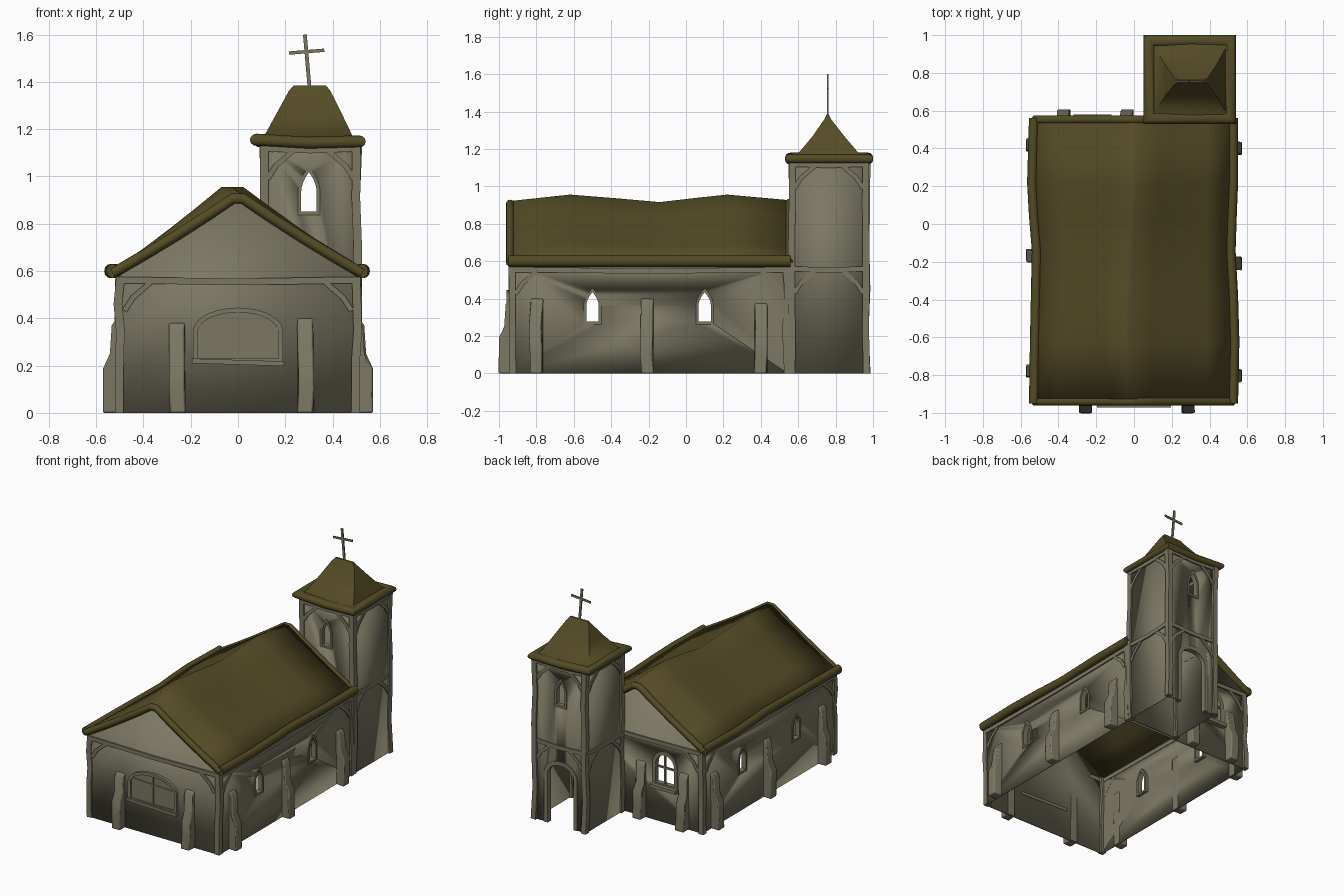
import bpy, bmesh, math, random
from mathutils import Vector as V

if "Cube" in bpy.data.objects:
    bpy.data.objects.remove(bpy.data.objects["Cube"])
random.seed(4)
Z = V((0, 0, 1))

def material(name, col):
    m = bpy.data.materials.new(name)
    m.diffuse_color = (*col, 1)
    m.use_nodes = True
    m.node_tree.nodes["Principled BSDF"].inputs["Base Color"].default_value = m.diffuse_color
    return m

STONE = material("olive_grey_plaster", (0.20, 0.187, 0.125))
THATCH = material("dark_olive_thatch", (0.088, 0.07, 0.019))

def finish(name, bm, mat, angle=40):
    bmesh.ops.recalc_face_normals(bm, faces=bm.faces[:])
    me = bpy.data.meshes.new(name)
    bm.to_mesh(me)
    bm.free()
    me.materials.append(mat)
    me.shade_smooth()
    me.set_sharp_from_angle(angle=math.radians(angle))
    ob = bpy.data.objects.new(name, me)
    bpy.context.collection.objects.link(ob)
    return ob

def sweep(name, pts, hw, hd, normal, mat=STONE, sides=4, closed=False):
    """Bar or tube of half-width hw and half-depth hd along a path."""
    bm, rings, n = bmesh.new(), [], len(pts)
    if sides == 4:
        sec = [(-hw, -hd), (hw, -hd), (hw, hd), (-hw, hd)]
    else:
        sec = [(hw * math.cos(2 * math.pi * i / sides), hd * math.sin(2 * math.pi * i / sides)) for i in range(sides)]
    for i, p in enumerate(pts):
        prv = pts[i - 1] if i or closed else None
        nxt = pts[(i + 1) % n] if i < n - 1 or closed else None
        t2 = ((nxt - p) if nxt else (p - prv)).normalized()
        t1 = ((p - prv) if prv else (nxt - p)).normalized()
        t = (t1 + t2).normalized()
        side = t.cross(normal).normalized() / max(0.5, t.dot(t2))
        rings.append([bm.verts.new(p + side * a + normal * b) for a, b in sec])
    for i in range(n if closed else n - 1):
        a, b = rings[i], rings[(i + 1) % n]
        for j in range(sides):
            k = (j + 1) % sides
            bm.faces.new((a[j], a[k], b[k], b[j]))
    if not closed:
        bm.faces.new(rings[0])
        bm.faces.new(rings[-1])
    return finish(name, bm, mat)

# A wall face is (origin, right, normal); P turns (along, up, out) into a point
def wall(x, y, right, normal):
    return V((x, y, 0)), V(right), V(normal)

def P(f, u, z, d=0):
    return f[0] + f[1] * u + Z * z + f[2] * d

def prism(name, f, outline, d0, d1, mat=STONE, jitter=0):
    bm, loops = bmesh.new(), []
    js = [random.uniform(-jitter, jitter) for _ in outline]
    for d in (d0, d1):
        loops.append([bm.verts.new(P(f, u, z, d + j)) for (u, z), j in zip(outline, js)])
    n = len(outline)
    for i in range(n):
        k = (i + 1) % n
        bm.faces.new((loops[0][i], loops[0][k], loops[1][k], loops[1][i]))
    bm.faces.new(loops[0])
    bm.faces.new(loops[1])
    return finish(name, bm, mat)

def arch(u, z0, w, h, rise, pointed):
    """Outline from bottom right, over the top, to bottom left."""
    n, right = 7, []
    for i in range(n):
        t = i / n
        a = t * math.pi / 2
        x, y = (1 - t * t, t) if pointed else (math.cos(a), math.sin(a))
        right.append((x * w / 2, z0 + h - rise + rise * y))
    right = [(w / 2, z0)] + right
    return [(u + x, z) for x, z in right] + [(u, z0 + h)] + [(u - x, z) for x, z in reversed(right)]

def opening(name, f, u, z0, w, h, rise, pointed=True, fw=0.007):
    """Frame around an opening plus the cutter for it."""
    o = arch(u, z0, w, h, rise, pointed)
    sweep(name + "_frame", [P(f, a, z, -0.012) for a, z in o], fw, 0.018, f[2], closed=z0 > 0)
    o = [(a, z if z > 0 else -0.05) for a, z in o]
    return prism(name + "_cutter", f, o, -0.08, 0.08)

def shell(name, quads, cutters):
    """Thin walls with the openings cut out."""
    bm = bmesh.new()
    for q in quads:
        bm.faces.new([bm.verts.new(p) for p in q])
    bmesh.ops.remove_doubles(bm, verts=bm.verts[:], dist=0.0001)
    ob = finish(name, bm, STONE)
    s = ob.modifiers.new("thickness", 'SOLIDIFY')
    s.thickness, s.offset = 0.012, -1
    for c in cutters:
        b = ob.modifiers.new("opening", 'BOOLEAN')
        b.operation, b.solver, b.object = 'DIFFERENCE', 'EXACT', c
    dg = bpy.context.evaluated_depsgraph_get()
    me = bpy.data.meshes.new_from_object(ob.evaluated_get(dg))
    ob.modifiers.clear()
    ob.data = me
    for c in cutters:
        bpy.data.objects.remove(c)

FRONT = wall(0, -0.94, (1, 0, 0), (0, -1, 0))
BACK = wall(0, 0.545, (1, 0, 0), (0, 1, 0))
RIGHT = wall(0.51, 0, (0, 1, 0), (1, 0, 0))
LEFT = wall(-0.51, 0, (0, 1, 0), (-1, 0, 0))
TX0, TX1, TY0, TY1 = 0.105, 0.51, 0.56, 0.967
T_FRONT = wall(0, TY0, (1, 0, 0), (0, -1, 0))
T_BACK = wall(0, TY1, (1, 0, 0), (0, 1, 0))
T_RIGHT = wall(TX1, 0, (0, 1, 0), (1, 0, 0))
T_LEFT = wall(TX0, 0, (0, 1, 0), (-1, 0, 0))

# Nave walls with side and back windows
cuts = [opening("side_window", f, y, 0.27, 0.08, 0.175, 0.085) for f in (LEFT, RIGHT) for y in (-0.5, 0.1)]
cuts.append(opening("back_window", BACK, -0.22, 0.26, 0.17, 0.23, 0.09, False, 0.012))
gable = [(-0.51, 0), (0.51, 0), (0.51, 0.575), (0, 0.91), (-0.51, 0.575)]
side = [(-0.94, 0), (0.545, 0), (0.545, 0.575), (-0.94, 0.575)]
shell("nave_walls", [[P(FRONT, *g) for g in gable], [P(BACK, *g) for g in gable[::-1]],
                     [P(RIGHT, *g) for g in side], [P(LEFT, *g) for g in side[::-1]]], cuts)
sweep("back_window_mullion", [P(BACK, -0.22, 0.26), P(BACK, -0.22, 0.49)], 0.006, 0.006, BACK[2])
sweep("back_window_bar", [P(BACK, -0.3, 0.39), P(BACK, -0.14, 0.39)], 0.006, 0.006, BACK[2])
sweep("back_window_sill", [P(BACK, -0.32, 0.25, 0.01), P(BACK, -0.12, 0.25, 0.01)], 0.012, 0.025, BACK[2])

# Tower walls with windows and door
cuts = [opening("tower_window", f, 0.30, 0.845, 0.08, 0.185, 0.1) for f in (T_FRONT, T_BACK)]
cuts.append(opening("door", T_BACK, 0.30, 0, 0.23, 0.44, 0.09, False, 0.014))
def rect(f, a, b):
    return [P(f, a, 0), P(f, b, 0), P(f, b, 1.14), P(f, a, 1.14)]
shell("tower_walls", [rect(T_FRONT, TX0, TX1), rect(T_BACK, TX0, TX1)[::-1],
                      rect(T_RIGHT, TY0, TY1), rect(T_LEFT, TY0, TY1)[::-1]], cuts)

# Closed arched window on the front
o = arch(0, 0.22, 0.36, 0.215, 0.09, False)
prism("front_window_pane", FRONT, o, 0.002, 0.008)
sweep("front_window_frame", [P(FRONT, a, z, 0.008) for a, z in o], 0.01, 0.012, FRONT[2], closed=True)
sweep("front_window_mullion", [P(FRONT, 0, 0.22, 0.008), P(FRONT, 0, 0.43, 0.008)], 0.005, 0.006, FRONT[2])
sweep("front_window_bar", [P(FRONT, -0.175, 0.37, 0.008), P(FRONT, 0.175, 0.355, 0.008)], 0.005, 0.006, FRONT[2])
sweep("front_window_sill", [P(FRONT, -0.195, 0.22, 0.01), P(FRONT, 0.195, 0.208, 0.01)], 0.01, 0.022, FRONT[2])

# Timber framing: wobbly corner posts, beams and corner braces
def post(name, x, y, h):
    pts = [V((x + random.uniform(-1, 1) * 0.006, y + random.uniform(-1, 1) * 0.006, h * i / 5)) for i in range(6)]
    sweep(name, pts, 0.018, 0.018, V((0, 1, 0)))

def timbers(name, f, a, b, z):
    m = (a + b) / 2
    sweep(name + "_beam", [P(f, a, z), P(f, m, z - 0.008), P(f, b, z)], 0.014, 0.01, f[2])
    for s, e in ((1, a), (-1, b)):
        sweep(name + "_brace", [P(f, e + s * 0.02, z - 0.13), P(f, e + s * 0.055, z - 0.075),
                                P(f, e + s * 0.13, z - 0.01)], 0.011, 0.008, f[2])

for x in (-0.503, 0.503):
    for y in (-0.933, 0.538):
        post("nave_post", x, y, 0.575)
for x in (TX0 + 0.008, TX1 - 0.007):
    for y in (TY0 + 0.008, TY1 - 0.004):
        post("tower_post", x, y, 1.13)
for f in (FRONT, BACK):
    timbers("gable", f, -0.5, 0.5, 0.562)
for f in (LEFT, RIGHT):
    timbers("side", f, -0.93, 0.535, 0.555)
for f, a, b in ((T_FRONT, TX0, TX1), (T_BACK, TX0, TX1), (T_RIGHT, TY0, TY1), (T_LEFT, TY0, TY1)):
    timbers("tower_middle", f, a, b, 0.56)
    timbers("tower_top", f, a, b, 1.12)

# Stepped buttresses
def buttress(f, u, h, w=0.033):
    prof = [(-0.01, 0), (0.062, 0), (0.061, 0.1), (0.06, 0.19), (0.032, 0.25), (0.024, h - 0.03), (0.005, h), (-0.01, h)]
    ob = prism("buttress", (P(f, u, 0), f[2], f[1]), prof, -w, w, jitter=0.006)
    b = ob.modifiers.new("rounding", 'BEVEL')
    b.width, b.segments = 0.012, 2

for f, places in ((FRONT, ((-0.26, 0.38), (0.285, 0.4))), (BACK, ((-0.37, 0.39), (-0.035, 0.39))),
                  (RIGHT, ((-0.8, 0.4), (-0.21, 0.4), (0.4, 0.375))),
                  (LEFT, ((-0.78, 0.4), (-0.17, 0.4), (0.42, 0.39)))):
    for u, h in places:
        buttress(f, u, h)

# Nave roof: sagging thatch, per row (y, ridge x, ridge z, left eave x, right eave x)
rows = [(-0.95, 0.0, 0.935, -0.53, 0.525), (-0.62, -0.05, 0.972, -0.525, 0.532), (-0.38, -0.04, 0.952, -0.52, 0.525),
        (-0.14, -0.025, 0.93, -0.515, 0.512), (0.04, -0.01, 0.952, -0.53, 0.518),
        (0.22, 0.0, 0.972, -0.54, 0.525), (0.56, 0.0, 0.94, -0.53, 0.525)]
def roof_line(row):
    y, rx, rz, lx, ex = row
    ts = (1, 0.75, 0.5, 0.25, 0.04)
    def half(e):
        return [V((rx + (e - rx) * t, y, rz + (0.605 - rz) * t - 0.008 * math.sin(math.pi * t))) for t in ts]
    return half(lx) + half(ex)[::-1]

bm = bmesh.new()
grid = [[bm.verts.new(p) for p in roof_line(r)] for r in rows]
for a, b in zip(grid, grid[1:]):
    for j in range(len(a) - 1):
        bm.faces.new((a[j], a[j + 1], b[j + 1], b[j]))
roof = finish("nave_roof", bm, THATCH, 60)
up = sum(p.normal.z for p in roof.data.polygons) > 0
s = roof.modifiers.new("thickness", 'SOLIDIFY')
s.thickness, s.offset = 0.035, -1 if up else 1
for c in (3, 4):
    sweep("eave_roll", [V((r[c], r[0], 0.6)) for r in rows], 0.03, 0.026, V((1, 0, 0)), THATCH, 12)
for r, y in ((rows[0], -0.94), (rows[-1], 0.552)):
    sweep("gable_roll", [V((p.x, y, p.z - 0.014)) for p in roof_line(r)], 0.022, 0.022, V((0, 1, 0)), THATCH, 12)

# Tower roof: stacked rectangles up to a short ridge, with a rolled eave
rings = [(0.08, 0.51, 0.56, 0.97, 1.125), (0.06, 0.53, 0.54, 0.99, 1.15), (0.11, 0.485, 0.595, 0.93, 1.17),
         (0.165, 0.437, 0.678, 0.845, 1.27), (0.214, 0.392, 0.74, 0.775, 1.36), (0.235, 0.372, 0.752, 0.763, 1.385)]
bm = bmesh.new()
loops = [[bm.verts.new(p) for p in ((a, c, z), (b, c, z), (b, d, z), (a, d, z))] for a, b, c, d, z in rings]
for lo, hi in zip(loops, loops[1:]):
    for j in range(4):
        k = (j + 1) % 4
        bm.faces.new((lo[j], lo[k], hi[k], hi[j]))
bm.faces.new(loops[0])
bm.faces.new(loops[-1])
finish("tower_roof", bm, THATCH)
a, b, c, d, _ = rings[0]
sweep("tower_eave_roll", [V((a, c, 1.155)), V(((a + b) / 2, c, 1.142)), V((b, c, 1.148)), V((b, d, 1.148)),
                          V(((a + b) / 2, d, 1.142)), V((a, d, 1.155))], 0.03, 0.026, Z, THATCH, 12, True)

# Leaning cross
Y = V((0, 1, 0))
sweep("cross_upright", [V((0.303, 0.757, 1.37)), V((0.283, 0.757, 1.6))], 0.008, 0.004, Y)
sweep("cross_arm", [V((0.215, 0.757, 1.522)), V((0.365, 0.757, 1.534))], 0.007, 0.004, Y)
